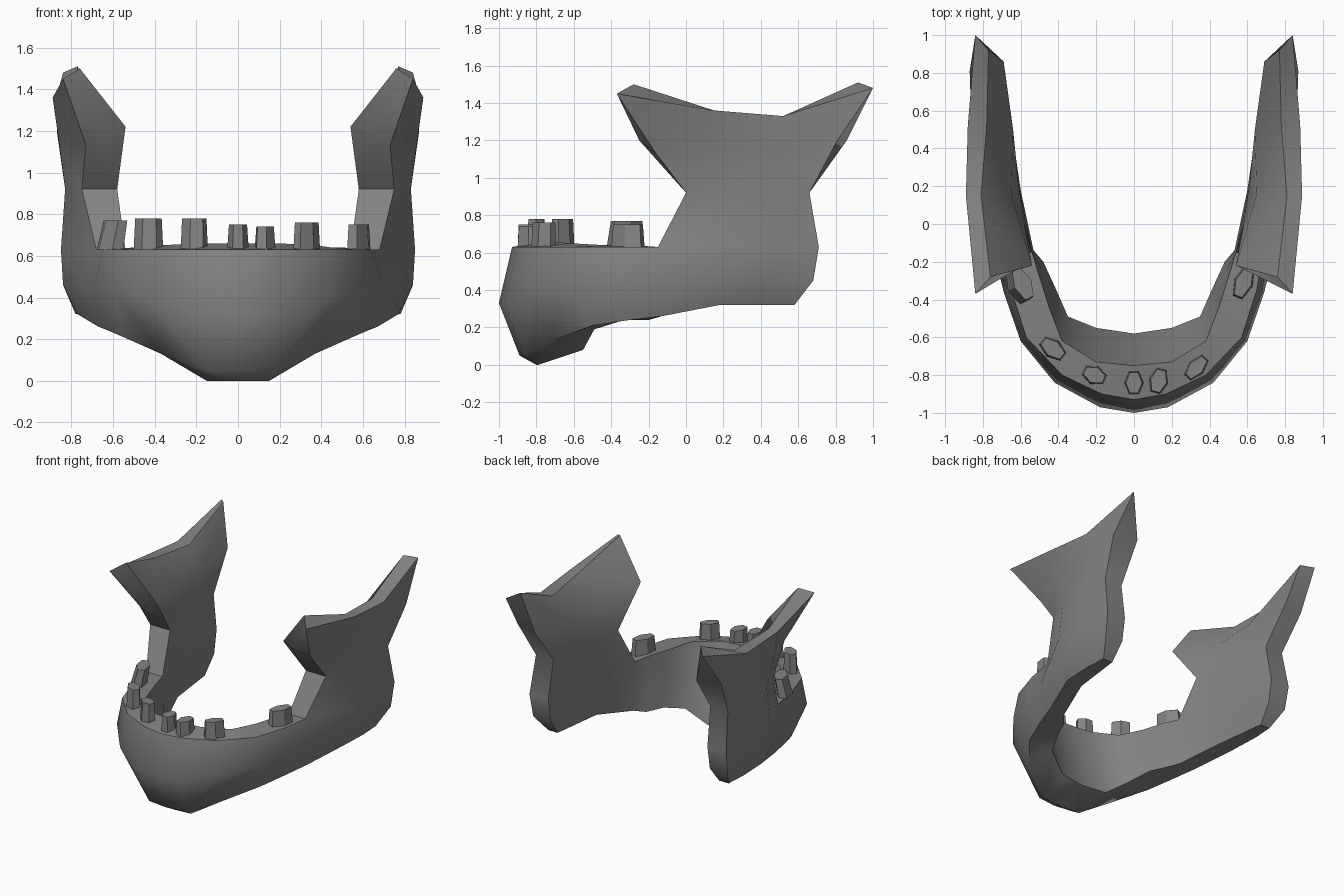
import bpy
import bmesh
from math import radians
from mathutils import Vector, Matrix

default_cube = bpy.data.objects.get("Cube")
if default_cube:
    bpy.data.objects.remove(default_cube, do_unlink=True)

bone = bpy.data.materials.new("bone grey")
bone.use_nodes = True
bone.diffuse_color = (0.23, 0.23, 0.23, 1)
bone.node_tree.nodes["Principled BSDF"].inputs["Base Color"].default_value = (0.23, 0.23, 0.23, 1)


def make_object(name, bm):
    """Turn a bmesh into a bone coloured object."""
    bmesh.ops.recalc_face_normals(bm, faces=bm.faces[:])
    mesh = bpy.data.meshes.new(name)
    bm.to_mesh(mesh)
    bm.free()
    mesh.materials.append(bone)
    obj = bpy.data.objects.new(name, mesh)
    bpy.context.collection.objects.link(obj)
    return obj


def smooth(obj, angle):
    bpy.ops.object.select_all(action='DESELECT')
    obj.select_set(True)
    bpy.context.view_layer.objects.active = obj
    bpy.ops.object.shade_smooth_by_angle(angle=radians(angle))


# Body of the jaw, chin to cheek: outer bottom, middle, top, then inner bottom, top
body = [
    ((0, -.89, .05), (0, -1, .33), (0, -.93, .63), (0, -.58, .08), (0, -.75, .66)),
    ((.15, -.87, .05), (.18, -.97, .33), (.17, -.9, .63), (.2, -.55, .08), (.2, -.73, .66)),
    ((.37, -.72, .13), (.42, -.84, .38), (.38, -.8, .63), (.35, -.49, .19), (.38, -.62, .65)),
    ((.55, -.5, .21), (.6, -.62, .43), (.57, -.6, .63), (.42, -.33, .24), (.45, -.44, .64)),
    ((.62, -.3, .24), (.69, -.36, .45), (.65, -.35, .63), (.48, -.2, .24), (.5, -.28, .64)),
]

# Upright branch, columns front to back, rows bottom to top:
# y, z, outer x, inner x, and the inner y and z where they differ
branch = [
    [(-.13, .26, .67, .54), (-.15, .45, .74, .53), (-.15, .63, .68, .54),
     (0, .92, .75, .58), (-.16, 1.13, .73, .54, -.22, 1.22), (-.37, 1.45, .84, .76, -.28, 1.5)],
    [(.18, .32, .77, .64), (.18, .46, .84, .61), (.18, .63, .85, .6),
     (.2, .92, .83, .61), (.16, 1.15, .86, .65), (.15, 1.36, .89, .81)],
    [(.42, .32, .78, .67), (.44, .46, .84, .65), (.45, .63, .85, .64),
     (.44, .92, .83, .64), (.5, 1.15, .86, .64), (.52, 1.33, .88, .78)],
    [(.58, .32, .77, .69), (.68, .45, .83, .68), (.71, .63, .84, .68),
     (.66, .92, .82, .67), (.81, 1.2, .87, .69, .86, 1.2), (1, 1.48, .84, .77, .92, 1.51)],
]

# Matching outer and inner sheets of vertices
bm = bmesh.new()
outer, inner = [], []
for low, mid, top, in_low, in_top in body:
    in_mid = Vector(in_low).lerp(Vector(in_top), 0.5)
    outer.append([bm.verts.new(p) for p in (low, mid, top)])
    inner.append([bm.verts.new(p) for p in (in_low, in_mid, in_top)])
for column in branch:
    outer.append([bm.verts.new((row[2], row[0], row[1])) for row in column])
    inner.append([bm.verts.new((row[3], *(row[4:] or row[:2]))) for row in column])

for sheet in (outer, inner):
    for a, b in zip(sheet, sheet[1:]):
        for j in range(min(len(a), len(b)) - 1):
            bm.faces.new((a[j], b[j], b[j + 1], a[j + 1]))

# Rim joining the sheets: tooth ridge, front edge, notch, back edge, underside
first, last = len(body), len(outer) - 1
rim = [(i, 2) for i in range(first)]
rim += [(first, j) for j in range(2, 6)]
rim += [(i, 5) for i in range(first + 1, last + 1)]
rim += [(last, j) for j in range(4, -1, -1)]
rim += [(i, 0) for i in range(last - 1, -1, -1)]
for (i, j), (k, m) in zip(rim, rim[1:]):
    bm.faces.new((outer[i][j], outer[k][m], inner[k][m], inner[i][j]))


def split_rim(i, j, position):
    """Add a corner on the edge that crosses the rim."""
    edge = bm.edges.get((outer[i][j], inner[i][j]))
    corner = bmesh.utils.edge_split(edge, outer[i][j], 0.5)[1]
    corner.co = position
    return corner


# Ledge corner under the front tip, and the flat point of the chin
ledge = split_rim(first, 4, (.64, -.25, 1.2))
chin_middle = split_rim(0, 0, (0, -.8, 0))
chin_side = split_rim(1, 0, (.15, -.79, 0))
for pair in ((ledge, outer[first][5]), (chin_middle, chin_side), (chin_side, outer[2][0])):
    bmesh.ops.connect_vert_pair(bm, verts=list(pair))

jaw = make_object("jaw_bone", bm)
mirror = jaw.modifiers.new("other side", 'MIRROR')
mirror.use_clip = True
smooth(jaw, 48)


def tooth(name, x, y, height, width, length, turn, lean=0):
    """Six sided tapered peg, long along y before it is turned."""
    bm = bmesh.new()
    bmesh.ops.create_cone(bm, cap_ends=True, segments=6, radius1=0.5, radius2=0.42, depth=1,
                          matrix=Matrix.Rotation(radians(30), 4, 'Z'))
    base = 0.63
    for v in bm.verts:
        up = v.co.z + 0.5
        # square the plan off so that only blunt points remain
        y_local = max(-0.4, min(0.4, v.co.y)) * length / 0.8
        v.co = (v.co.x * width / 0.87 + lean * up, y_local, up * (height - base))
    bmesh.ops.transform(bm, verts=bm.verts[:],
                        matrix=Matrix.Translation((x, y, base)) @ Matrix.Rotation(radians(turn), 4, 'Z'))
    make_object(name, bm)


# Teeth left in the ridge
tooth("right_molar", -.615, -.33, .77, .1, .18, 25, .03)
tooth("right_premolar", -.43, -.66, .78, .09, .14, 52)
tooth("right_canine", -.21, -.8, .78, .09, .12, 65)
tooth("middle_incisor", 0, -.84, .75, .09, .12, 0)
tooth("left_incisor", .13, -.83, .74, .09, .13, -15)
tooth("left_canine", .33, -.76, .76, .08, .14, -42)
tooth("left_molar", .58, -.31, .75, .09, .17, -22)
